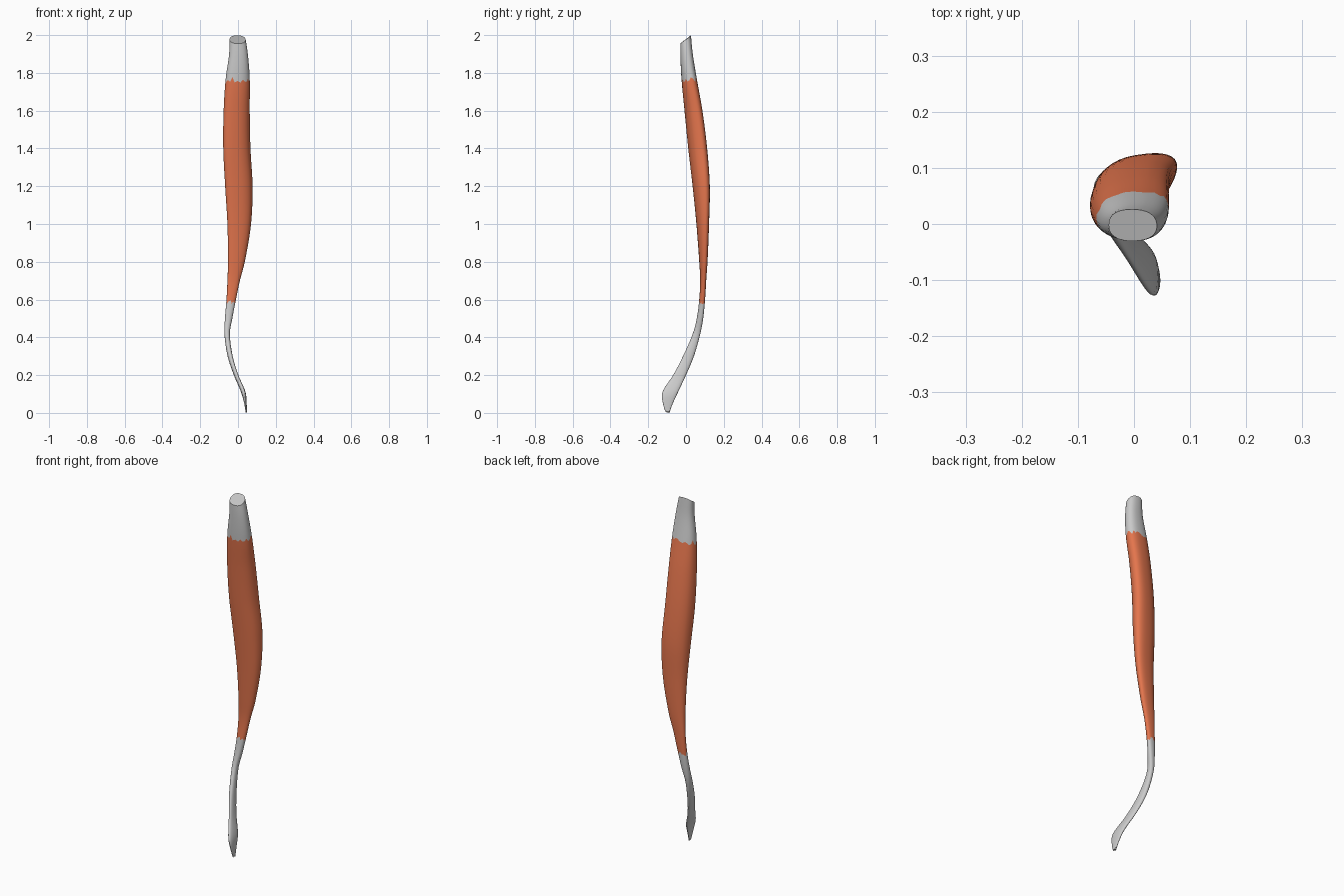
import bpy, bmesh, math, random

if "Cube" in bpy.data.objects:
    bpy.data.objects.remove(bpy.data.objects["Cube"])

random.seed(4)
SIDES = 32

# Cross-sections: z, x min, x max, y min, y max, skew of the oval
SECTIONS = [
    (0.00, 0.041, 0.047, -0.107, -0.088, -0.2),
    (0.05, 0.033, 0.046, -0.122, -0.070, -0.2),
    (0.11, 0.016, 0.040, -0.125, -0.042, -0.2),
    (0.20, -0.022, 0.002, -0.068, 0.000, -0.35),
    (0.30, -0.055, -0.028, -0.016, 0.042, -0.2),
    (0.42, -0.072, -0.043, 0.036, 0.076, 0.1),
    (0.50, -0.069, -0.030, 0.057, 0.091, 0.2),
    (0.60, -0.061, -0.011, 0.070, 0.101, 0.2),
    (0.70, -0.056, 0.010, 0.075, 0.107, 0.2),
    (0.80, -0.053, 0.036, 0.070, 0.114, 0.3),
    (1.00, -0.056, 0.069, 0.055, 0.122, 0.4),
    (1.20, -0.068, 0.077, 0.035, 0.126, 0.4),
    (1.40, -0.078, 0.066, 0.012, 0.112, 0.4),
    (1.60, -0.076, 0.062, -0.008, 0.087, 0.35),
    (1.77, -0.065, 0.062, -0.024, 0.057, 0.2),
    (1.90, -0.047, 0.052, -0.030, 0.036, 0.1),
    (2.00, -0.045, 0.037, -0.030, 0.026, 0.0),
]


def section(z):
    """Smoothly interpolate the section values at height z."""
    n = len(SECTIONS)
    i = max(k for k in range(n - 1) if SECTIONS[k][0] <= max(z, 0))
    p0, p1 = SECTIONS[max(i - 1, 0)], SECTIONS[i]
    p2, p3 = SECTIONS[i + 1], SECTIONS[min(i + 2, n - 1)]
    h = p2[0] - p1[0]
    t = (z - p1[0]) / h
    out = []
    for a, b, c, d in zip(p0[1:], p1[1:], p2[1:], p3[1:]):
        m1 = (c - a) / (p2[0] - p0[0]) * h
        m2 = (d - b) / (p3[0] - p1[0]) * h
        out.append((2*t**3 - 3*t**2 + 1) * b + (t**3 - 2*t**2 + t) * m1
                   + (3*t**2 - 2*t**3) * c + (t**3 - t**2) * m2)
    return out


def rounded(v, power=0.85):
    return math.copysign(abs(v) ** power, v)


def point(k, z):
    x0, x1, y0, y1, skew = section(z)
    a = 2 * math.pi * k / SIDES
    x = (x0 + x1) / 2 + (x1 - x0) / 2 * rounded(math.cos(a))
    y = (y0 + y1) / 2 + (y1 - y0) / 2 * rounded(math.sin(a + math.asin(skew)))
    return x, y, z


def jagged(z, amount):
    return [z + random.uniform(-amount, amount) for _ in range(SIDES)]


def loft(name, low, high, rows, cap_low=False, cap_high=False):
    bm = bmesh.new()
    rings = []
    for r in range(rows + 1):
        t = r / rows
        rings.append([bm.verts.new(point(k, low[k] + (high[k] - low[k]) * t))
                      for k in range(SIDES)])
    for a, b in zip(rings, rings[1:]):
        for k in range(SIDES):
            j = (k + 1) % SIDES
            bm.faces.new((a[k], a[j], b[j], b[k]))
    if cap_low:
        bm.faces.new(rings[0][::-1])
    if cap_high:
        # shallow dished end
        dish = bmesh.ops.inset_region(
            bm, faces=[bm.faces.new(rings[-1])], thickness=0.012, depth=-0.006)
    bmesh.ops.recalc_face_normals(bm, faces=bm.faces)
    mesh = bpy.data.meshes.new(name)
    bm.to_mesh(mesh)
    bm.free()
    ob = bpy.data.objects.new(name, mesh)
    bpy.context.collection.objects.link(ob)
    bpy.ops.object.select_all(action='DESELECT')
    ob.select_set(True)
    bpy.context.view_layer.objects.active = ob
    bpy.ops.object.shade_smooth_by_angle(angle=math.radians(40))
    return ob


# Shared borders between the muscle belly and its tendons
bottom = [0.008 + 0.008 * math.sin(3 * k) for k in range(SIDES)]
lower_border = jagged(0.585, 0.012)
upper_border = jagged(1.76, 0.018)
top = [1.977 + 0.022 * math.sin(2 * math.pi * k / SIDES) for k in range(SIDES)]

loft("lower_tendon", bottom, lower_border, 30, cap_low=True)
belly = loft("muscle_belly", lower_border, upper_border, 48)
loft("upper_tendon", upper_border, top, 10, cap_high=True)

# Belly colour
orange = bpy.data.materials.new("muscle_orange")
orange.diffuse_color = (0.78, 0.18, 0.075, 1)
orange.use_nodes = True
orange.node_tree.nodes["Principled BSDF"].inputs["Base Color"].default_value = orange.diffuse_color
belly.data.materials.append(orange)
